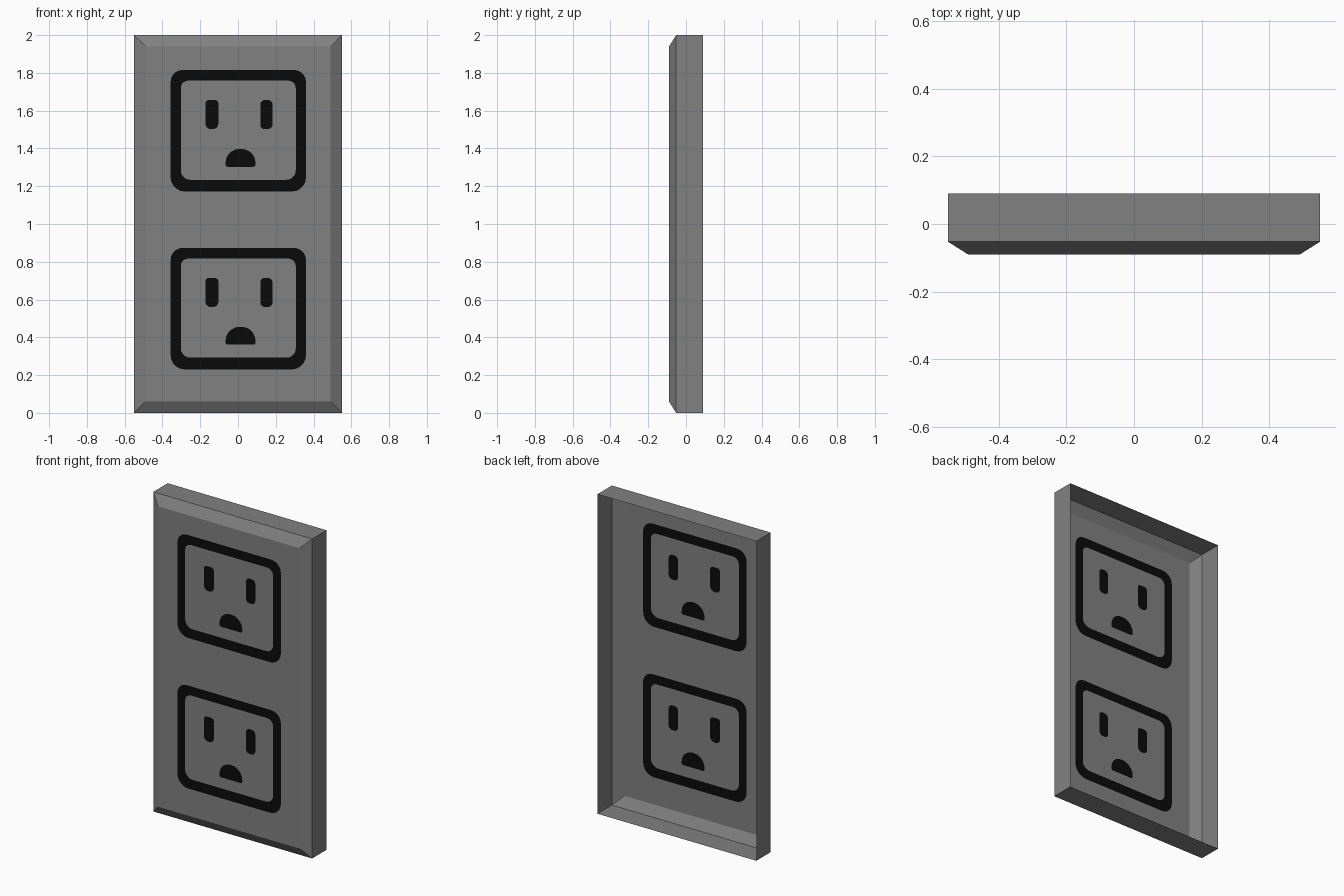
import bpy, bmesh, math
from mathutils import Vector
from mathutils.geometry import delaunay_2d_cdt

if "Cube" in bpy.data.objects:
    bpy.data.objects.remove(bpy.data.objects["Cube"])

W, H, D = 0.55, 2.0, 0.09      # half width, height, half depth
BEVEL, EDGE_Y = 0.06, -0.052   # bevel inset, depth where it starts


def material(name, v):
    m = bpy.data.materials.new(name)
    m.diffuse_color = (v, v, v, 1)
    m.use_nodes = True
    m.node_tree.nodes["Principled BSDF"].inputs["Base Color"].default_value = m.diffuse_color
    return m


def rounded(x0, x1, z0, z1, r_bottom, r_top, n=5):
    """Rounded rectangle outline, counter-clockwise."""
    pts = []
    for i, (sx, sz) in enumerate([(1, -1), (1, 1), (-1, 1), (-1, -1)]):
        r = r_top if sz > 0 else r_bottom
        cx = x1 - r if sx > 0 else x0 + r
        cz = z1 - r if sz > 0 else z0 + r
        for k in range(n + 1):
            a = math.pi / 2 * (i - 1 + k / n)
            pts.append(Vector((cx + r * math.cos(a), cz + r * math.sin(a))))
    return pts


def inside(p, loop):
    hit = False
    for a, b in zip(loop, loop[1:] + loop[:1]):
        if (a.y > p.y) != (b.y > p.y):
            if p.x < a.x + (p.y - a.y) * (b.x - a.x) / (b.y - a.y):
                hit = not hit
    return hit


# Painted outlines of both sockets: ring, two slots, ground hole
loops = []
for cz in (0.552, 1.494):
    loops += [
        rounded(-0.357, 0.36, cz - 0.322, cz + 0.322, 0.075, 0.065),
        rounded(-0.303, 0.306, cz - 0.26, cz + 0.265, 0.05, 0.04),
        rounded(-0.173, -0.104, cz + 0.008, cz + 0.163, 0.03, 0.02),
        rounded(0.118, 0.183, cz + 0.008, cz + 0.163, 0.025, 0.025),
        rounded(-0.066, 0.093, cz - 0.191, cz - 0.096, 0.012, 0.075),
    ]

# Front face, cut along the outlines
xi = W - BEVEL
border = [Vector(c) for c in ((-xi, BEVEL), (xi, BEVEL), (xi, H - BEVEL), (-xi, H - BEVEL))]
pts, edges = [], []
for loop in [border] + loops:
    s, n = len(pts), len(loop)
    pts += loop
    edges += [(s + i, s + (i + 1) % n) for i in range(n)]
verts, _, tris, *_ = delaunay_2d_cdt(pts, edges, [], 1, 1e-5)

bm = bmesh.new()
bv = [bm.verts.new((v.x, -D, v.y)) for v in verts]
for t in tris:
    f = bm.faces.new([bv[i] for i in t])
    c = sum((verts[i] for i in t), Vector((0, 0))) / 3
    f.material_index = sum(inside(c, l) for l in loops) % 2

# Bevel and side walls, open at the back
rings = []
for inset, y in ((BEVEL, -D), (0, EDGE_Y), (0, D)):
    x = W - inset
    rings.append([bm.verts.new(c) for c in (
        (-x, y, inset), (x, y, inset), (x, y, H - inset), (-x, y, H - inset))])
for a, b in zip(rings, rings[1:]):
    for i in range(4):
        j = (i + 1) % 4
        bm.faces.new((a[i], a[j], b[j], b[i]))
bmesh.ops.remove_doubles(bm, verts=bm.verts, dist=1e-5)

# Point every face outward
bm.normal_update()
centre = Vector((0, 0, H / 2))
for f in bm.faces:
    if f.normal.dot(f.calc_center_median() - centre) < 0:
        f.normal_flip()

mesh = bpy.data.meshes.new("outlet_cover")
bm.to_mesh(mesh)
bm.free()
mesh.materials.append(material("grey plastic", 0.22))
mesh.materials.append(material("black paint", 0.003))
bpy.context.collection.objects.link(bpy.data.objects.new("outlet_cover", mesh))
